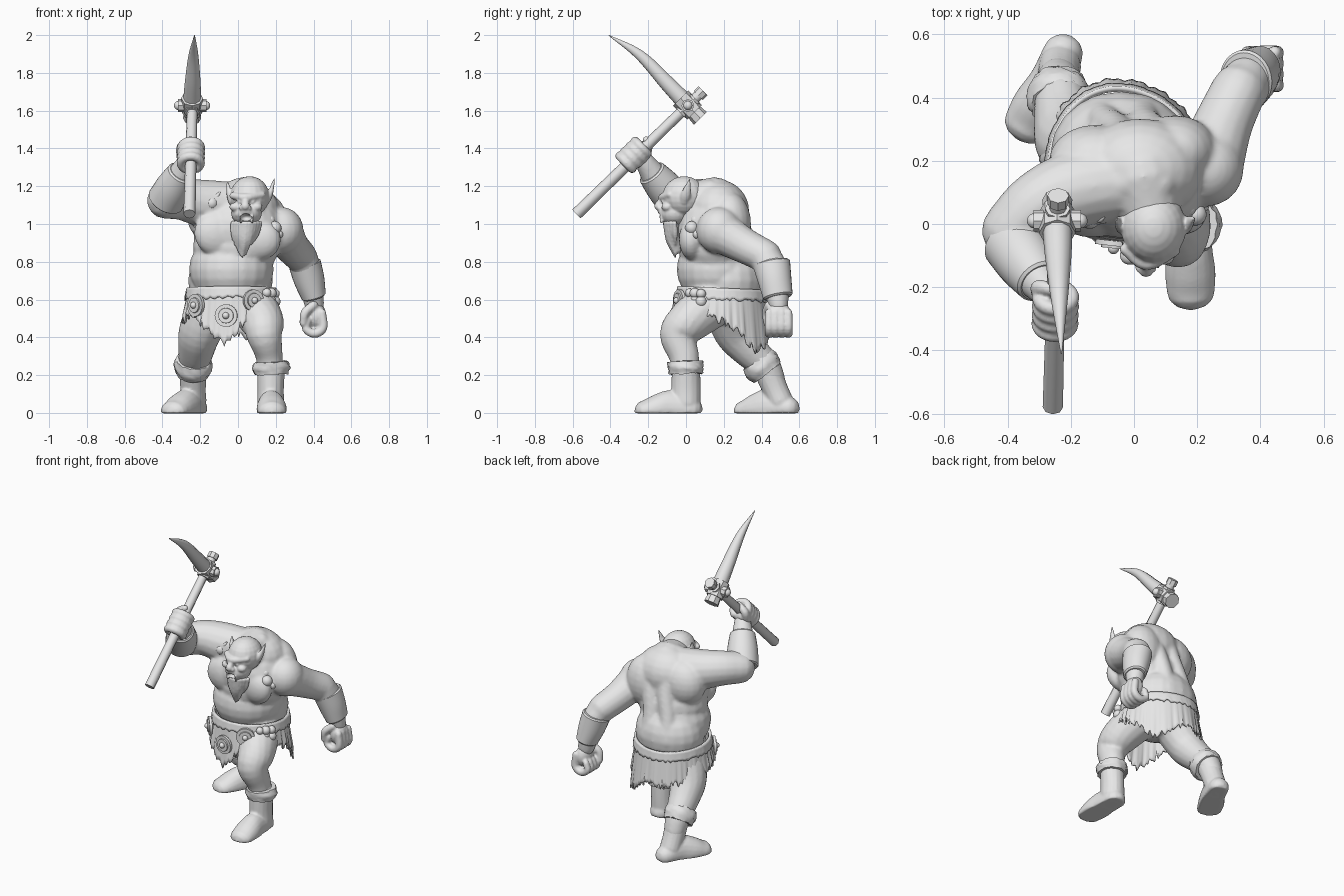
import bpy, bmesh, math, random
from mathutils import Vector, Matrix, Euler

random.seed(4)
if "Cube" in bpy.data.objects:
    bpy.data.objects.remove(bpy.data.objects["Cube"], do_unlink=True)

stone = bpy.data.materials.new("plain_grey")
stone.use_nodes = True
stone.diffuse_color = (0.8, 0.8, 0.8, 1)
stone.node_tree.nodes["Principled BSDF"].inputs["Base Color"].default_value = (0.8, 0.8, 0.8, 1)


def loft(bm, pts, n=16, steps=4, ref=None, cap=True):
    """Smooth tube through points (x, y, z, side radius[, other radius])."""
    P = [Vector(p if len(p) == 5 else (*p, p[3])) for p in pts]
    Q = [P[0] * 2 - P[1]] + P + [P[-1] * 2 - P[-2]]
    path = []
    for i in range(1, len(P)):
        a, b, c, d = Q[i - 1:i + 3]
        for k in range(steps):
            t = k / steps
            path.append((b * 2 + (c - a) * t + (a * 2 - b * 5 + c * 4 - d) * t ** 2
                         + (b * 3 - a - c * 3 + d) * t ** 3) * 0.5)
    path.append(P[-1])
    mid = [Vector(q[:3]) for q in path]
    tan = [(mid[min(i + 1, len(mid) - 1)] - mid[max(i - 1, 0)]).normalized() for i in range(len(mid))]
    rings = [(c, t, q[3], q[4]) for c, t, q in zip(mid, tan, path)]
    if cap:
        ends = []
        for (c, t, a, b), s in ((rings[0], -1), (rings[-1], 1)):
            ends.append([(c + t * s * min(a, b) * math.sin(w), t, a * math.cos(w), b * math.cos(w))
                         for w in (0.45, 0.9, 1.4)])
        rings = ends[0][::-1] + rings + ends[1]
    if ref is None:
        along = mid[-1] - mid[0]
        ref = (0, 1, 0) if abs(along.z) > abs(along.y) else (0, 0, 1)
    loops = []
    for c, t, a, b in rings:
        side = t.cross(Vector(ref)).normalized()
        up = side.cross(t)
        loops.append([bm.verts.new(c + side * max(a, .001) * math.cos(w) + up * max(b, .001) * math.sin(w))
                      for w in (math.tau * k / n for k in range(n))])
    for A, B in zip(loops, loops[1:]):
        for k in range(n):
            bm.faces.new((A[k], A[(k + 1) % n], B[(k + 1) % n], B[k]))
    bm.faces.new(loops[0])
    bm.faces.new(loops[-1])


def ball(bm, c, r, rot=(0, 0, 0)):
    r = r if isinstance(r, tuple) else (r, r, r)
    bmesh.ops.create_uvsphere(bm, u_segments=20, v_segments=12, radius=1,
                              matrix=Matrix.LocRotScale(Vector(c), Euler(rot), Vector(r)))


def finish(name, bm, voxel=None, smooth=4, rough=0, angle=40):
    for v in bm.verts:
        v.co += Vector((random.uniform(-1, 1), random.uniform(-1, 1), random.uniform(-1, 1))) * rough
    bmesh.ops.recalc_face_normals(bm, faces=bm.faces)
    me = bpy.data.meshes.new(name)
    bm.to_mesh(me)
    bm.free()
    ob = bpy.data.objects.new(name, me)
    bpy.context.collection.objects.link(ob)
    me.materials.append(stone)
    if voxel:
        m = ob.modifiers.new("Fuse", "REMESH")
        m.mode, m.voxel_size, m.use_smooth_shade = "VOXEL", voxel, True
        s = ob.modifiers.new("Soften", "SMOOTH")
        s.factor, s.iterations = 0.5, smooth
    else:
        for o in bpy.context.selected_objects:
            o.select_set(False)
        ob.select_set(True)
        bpy.context.view_layer.objects.active = ob
        bpy.ops.object.shade_smooth_by_angle(angle=math.radians(angle))
    return ob


# Torso, arms and legs fused into one skin
bm = bmesh.new()
ball(bm, (-.035, .165, .76), (.225, .215, .2))          # belly
ball(bm, (-.04, .225, .7), (.225, .195, .2))            # lower back
ball(bm, (-.035, .19, .6), (.215, .205, .13))           # hips
ball(bm, (-.01, .155, .88), (.23, .195, .17))           # waist
ball(bm, (0, .14, .97), (.24, .19, .2))                 # rib cage
ball(bm, (.02, .17, 1.07), (.2, .165, .165))            # hunched back
ball(bm, (-.1, .035, .95), (.135, .075, .125), (0, .2, .2))   # chest muscles
ball(bm, (.1, .04, .92), (.13, .075, .115), (0, .1, -.2))
ball(bm, (-.12, .2, 1.04), (.15, .115, .15))            # shoulder blades
ball(bm, (.13, .23, 1.0), (.135, .115, .17))
ball(bm, (.23, .175, .965), (.118, .12, .125))          # left shoulder
for s in (-1, 1):                                       # muscles beside the spine
    loft(bm, [(.03 + s * .05, .13, 1.18, .055), (.01 + s * .055, .23, 1.12, .06), (s * .055, .29, .98, .055),
              (-.03 + s * .06, .32, .84, .055), (-.04 + s * .07, .355, .7, .055)])
loft(bm, [(.03, .15, 1.13, .12), (.055, .03, 1.13, .095)])  # neck
loft(bm, [(0, .14, 1.1, .12), (-.18, .11, 1.11, .125), (-.3, .06, 1.13, .11), (-.385, -.02, 1.125, .098)])
loft(bm, [(-.38, -.02, 1.12, .09), (-.34, -.12, 1.19, .085), (-.27, -.22, 1.33, .052)])
loft(bm, [(.23, .17, .965, .115), (.28, .31, .885, .095), (.33, .42, .83, .088)])
loft(bm, [(.335, .42, .825, .086), (.375, .465, .73, .072, .085), (.405, .49, .57, .052)])
loft(bm, [(.07, .14, .58, .13), (.13, .01, .48, .115), (.14, -.045, .41, .095),
          (.165, -.01, .3, .072, .08), (.175, 0, .18, .068)])
loft(bm, [(-.14, .22, .56, .13), (-.2, .26, .43, .115), (-.22, .33, .34, .098),
          (-.235, .42, .25, .08), (-.24, .46, .17, .068)])
finish("body", bm, .01, 7)

# Head
bm = bmesh.new()
ball(bm, (.062, -.01, 1.145), (.104, .115, .108))       # skull
ball(bm, (.045, -.06, 1.06), (.082, .08, .07))          # jaw
loft(bm, [(-.028, -.08, 1.15, .018), (.04, -.125, 1.14, .022), (.128, -.085, 1.155, .018)])
loft(bm, [(.04, -.125, 1.135, .015), (.038, -.145, 1.095, .024)])
for s in (-1, 1):
    ball(bm, (.042 + s * .055, -.1, 1.09), (.033, .03, .024))       # cheeks
    ball(bm, (.042 + s * .035, -.118, 1.118), .013)                 # eyes
    ball(bm, (.038 + s * .02, -.14, 1.085), .014)                   # nostrils
    loft(bm, [(.045 + s * .03, -.13, 1.01, .008), (.045 + s * .033, -.14, 1.045, .003)])   # tusks
loft(bm, [(.0, -.11, 1.05, .016), (.04, -.135, 1.068, .016), (.085, -.11, 1.05, .016)])   # lip
loft(bm, [(.145, -.01, 1.12, .022, .026), (.17, 0, 1.16, .016, .026), (.192, .02, 1.24, .004)])
loft(bm, [(-.03, -.01, 1.12, .022, .026), (-.045, 0, 1.16, .016, .026), (-.056, .015, 1.225, .004)])
head = finish("head", bm, .006, 3)
bm = bmesh.new()
ball(bm, (.042, -.15, 1.033), (.032, .05, .022))
cutter = finish("mouth_cutter", bm)
cutter.hide_render = cutter.hide_viewport = True
cut = head.modifiers.new("Mouth", "BOOLEAN")
cut.operation, cut.object = "DIFFERENCE", cutter

# Beard made of hanging strands lying on the chest
bm = bmesh.new()
loft(bm, [(.045, -.07, 1.0, .065, .035), (.035, -.06, .94, .05, .03), (.025, -.05, .87, .03)])
for k in range(11):
    u = (k - 5) / 5
    tip = .81 + .09 * abs(u) + random.uniform(-.01, .025)
    loft(bm, [(.045 + u * .072, -.11 + .05 * u * u, 1.005, .013),
              (.036 + u * .062, -.092 + .035 * u * u, (1.0 + tip) / 2, .014),
              (.022 + u * .05, -.055, tip, .004)], n=8)
finish("beard", bm, .006, 1)

# Hands: the right one wraps the haft, the left one hangs as a fist
butt, top = Vector((-.257, -.58, 1.053)), Vector((-.24, .09, 1.705))
axis = (top - butt).normalized()
across = Vector((0, axis.z, -axis.y))
bm = bmesh.new()
ball(bm, (-.262, -.25, 1.36), (.06, .065, .065))
for k in range(4):
    c = butt + axis * (.378 + k * .038) - across * .008
    arc = []
    for w in range(9):
        g = -2.5 + w * .62
        arc.append((*(c + (Vector((1, 0, 0)) * math.sin(g) - across * math.cos(g)) * .052), .024))
    loft(bm, arc, n=10, steps=2, ref=tuple(axis))
loft(bm, [(-.3, -.22, 1.35, .026), (-.3, -.2, 1.41, .025), (-.25, -.21, 1.445, .02)], n=10)
finish("right_hand", bm, .007, 2)
bm = bmesh.new()
ball(bm, (.415, .49, .515), (.05, .068, .075))
for k in range(4):
    y = .44 + k * .034
    loft(bm, [(.445, y, .53, .022), (.45, y, .45, .024), (.405, y, .42, .024),
              (.36, y, .445, .022), (.37, y, .49, .02)], n=10, ref=(0, 1, 0))
loft(bm, [(.4, .44, .57, .024), (.355, .425, .53, .024), (.345, .43, .475, .02)], n=10)
finish("left_hand", bm, .007, 2)

# Bracers
for name, a, b in (("left_bracer", (.352, .452, .795, .086, .1), (.403, .488, .61, .064, .078)),
                   ("right_bracer", (-.385, -.055, 1.12, .1), (-.295, -.185, 1.275, .077))):
    bm = bmesh.new()
    half = [(p + q) / 2 for p, q in zip(a, b)]
    half[3] += .006
    loft(bm, [a, half, b], n=28, cap=False)
    ob = finish(name, bm, angle=50)
    ob.modifiers.new("Soft rim", "BEVEL").width = .008

# Boots with flat soles and low toes
for name, leg, foot in (
        ("left_boot", [(.175, 0, .24, .075), (.173, 0, .13, .07, .078), (.173, 0, .05, .072, .078)],
         [(.173, .02, .02, .068, .07), (.175, -.08, .025, .073, .095), (.178, -.15, .02, .08, .08),
          (.18, -.215, .01, .076, .058)]),
        ("right_boot", [(-.237, .425, .24, .074), (-.238, .47, .13, .068), (-.235, .5, .06, .068)],
         [(-.225, .54, .025, .064, .062), (-.26, .45, .03, .072, .1), (-.305, .375, .02, .08, .085),
          (-.338, .315, .01, .076, .058)])):
    bm = bmesh.new()
    loft(bm, leg)
    loft(bm, foot, n=20)
    for v in bm.verts:
        v.co.z = max(v.co.z, -.002)
    finish(name, bm, .008, 2)

# Fur cuffs
for name, a, b in (("left_cuff", (.175, -.003, .27, .088, .095), (.178, 0, .205, .088, .09)),
                   ("right_cuff", (-.235, .375, .285, .09), (-.24, .43, .215, .09))):
    bm = bmesh.new()
    half = [(p + q) / 2 for p, q in zip(a, b)]
    half[3] += .012
    loft(bm, [a, half, b], n=32, steps=3, cap=False)
    finish(name, bm, rough=.004, angle=60)


def gauss(a, mid, width):
    d = (a - mid + math.pi) % math.tau - math.pi
    return math.exp(-(d / width) ** 2)


def waist(a, grow=0.0):
    """Point on the hip outline, fuller at the right of the back."""
    grow += .015 * gauss(a, 1.9, .6)
    return Vector((-.035 + (.228 + grow) * math.cos(a), .19 + (.225 + grow) * math.sin(a), 0))


def cloth(name, z0, length, flare, grow, fold, n=150, rows=9, thick=.01):
    """Hanging sheet round the hips with a ragged hem."""
    bm = bmesh.new()
    grid = []
    for k in range(n):
        a = math.tau * k / n
        drop = length(a)
        col = []
        for r in range(rows + 1):
            t = r / rows
            p = waist(a, grow + flare * t + fold * t * (math.sin(a * 19) + math.sin(a * 43 + 1)))
            p.z = z0 - drop * t - .01 * math.sin(a)
            col.append(bm.verts.new(p))
        grid.append(col)
    for k in range(n):
        A, B = grid[k], grid[(k + 1) % n]
        for r in range(rows):
            bm.faces.new((A[r], A[r + 1], B[r + 1], B[r]))
    ob = finish(name, bm, angle=60)
    s = ob.modifiers.new("Thickness", "SOLIDIFY")
    s.thickness, s.offset = thick, 0


# Ragged skirt, long at the front middle and at the left of the back
def hem(a):
    return (.16 + .13 * gauss(a, -1.75, .4) + .14 * gauss(a, .8, .5) + .06 * gauss(a, 1.9, .9)
            - .05 * gauss(a, -.8, .4) + random.uniform(-.03, .025))


cloth("skirt", .655, hem, .032, -.004, .003)
cloth("fur_belt", .66, lambda a: .06 + random.uniform(-.01, .01), .01, .002, .001, n=110, rows=4, thick=.016)

# Belt medallions
bm = bmesh.new()
for a, z, r in ((-2.4, .57, .06), (-1.68, .515, .06), (-1.1, .595, .058)):
    p, q = waist(a, .02), waist(a, .04)
    p.z = q.z = z
    out = (q - p).normalized()
    loft(bm, [(*p, r), (*(p + out * .016), r)], n=24, steps=1, ref=(0, 0, 1), cap=False)
    loft(bm, [(*p, r * .72), (*(p + out * .024), r * .66)], n=24, steps=1, ref=(0, 0, 1), cap=False)
    ball(bm, p + out * .024, r * .3)
finish("medallions", bm)

# Hip trophies and shoulder studs
bm = bmesh.new()
for k in range(12):
    p = waist(-.75 + .15 * (k % 3), .028)
    p.z = .635 - .04 * (k // 3) + random.uniform(-.01, .01)
    ball(bm, p, random.uniform(.02, .03))
finish("hip_trophies", bm)
bm = bmesh.new()
ball(bm, (.195, .03, .98), .035)
ball(bm, (.17, .05, 1.02), .026)
ball(bm, (.215, .06, .945), .024)
ball(bm, (-.14, .02, 1.11), .035)
loft(bm, [(-.14, .03, 1.12, .02), (-.11, .015, 1.15, .012), (-.095, .02, 1.17, .003)], n=10)
finish("shoulder_studs", bm)

# Pickaxe: haft, hub with side lugs, curved blade
bm = bmesh.new()
loft(bm, [(*butt, .032), (*top, .027)], n=8, steps=1, cap=False)
finish("pick_haft", bm, angle=50)
bm = bmesh.new()
hub = Vector((-.243, .01, 1.627))
loft(bm, [(*(hub - across * .055), .058), (*(hub + across * .05), .054)], n=8, steps=1, cap=False)
loft(bm, [(*(hub + across * .05), .044), (*(hub + across * .095), .048)], n=8, steps=1, cap=False)
loft(bm, [(*(hub - axis * .055), .04), (*(hub + axis * .055), .04)], n=8, steps=1, cap=False)
loft(bm, [(*(top - axis * .035), .034), (*top, .034)], n=8, steps=1, cap=False)
for s in (-1, 1):
    lug = Vector((s, 0, 0))
    loft(bm, [(*(hub + lug * .04), .034), (*(hub + lug * .075), .034)], n=8, steps=1, ref=(0, 0, 1), cap=False)
    ball(bm, hub + lug * .072, .024)
finish("pick_hub", bm, angle=25)
bm = bmesh.new()
loft(bm, [(-.243, 0, 1.64, .048, .048), (-.24, -.1, 1.745, .042, .042),
          (-.236, -.245, 1.895, .026, .028), (-.23, -.41, 2.0, .002)], n=10, steps=6, ref=(0, 0, 1), cap=False)
finish("pick_blade", bm, angle=60)
